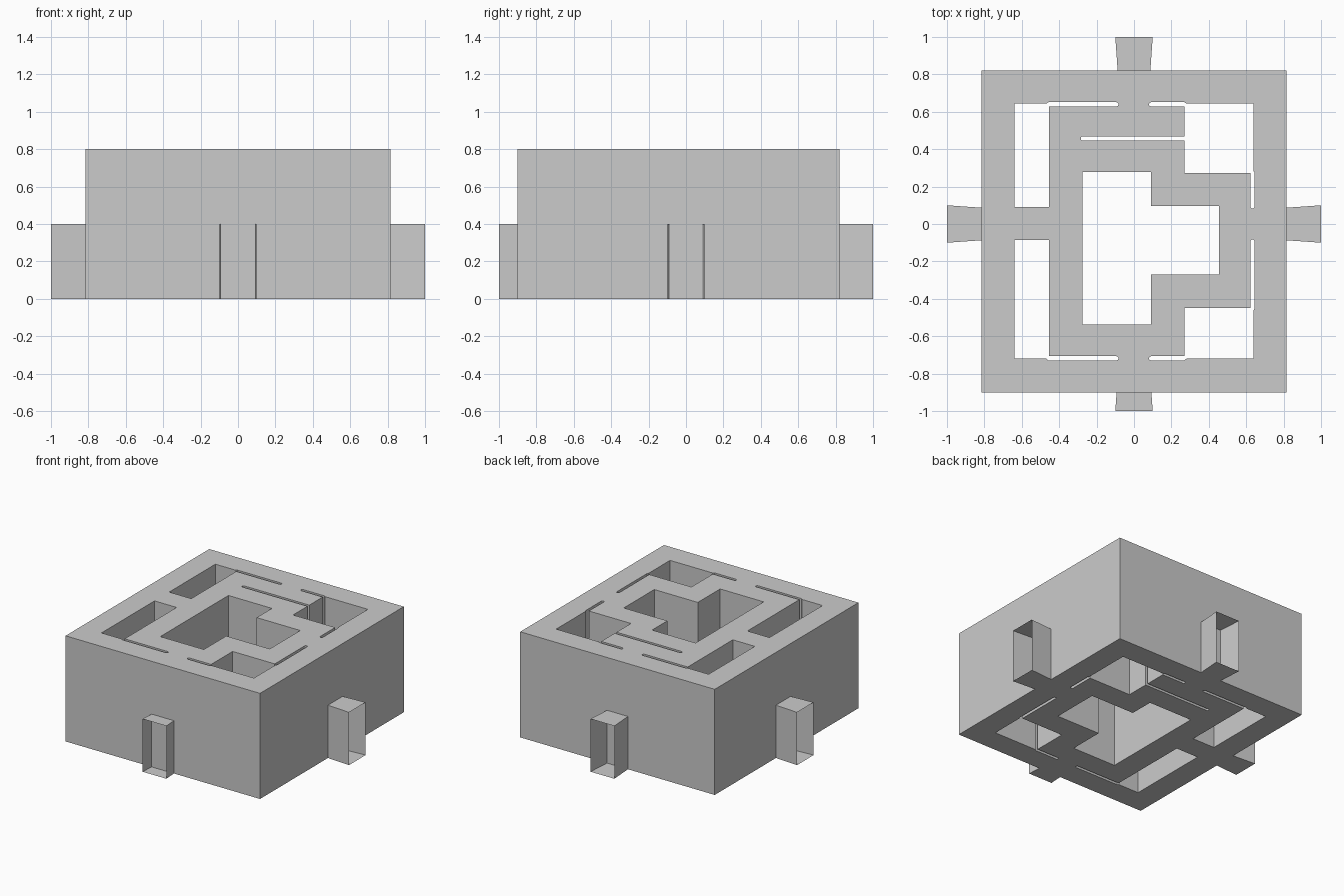
import bpy, bmesh
from math import cos, sin, pi

if "Cube" in bpy.data.objects:
    bpy.data.objects.remove(bpy.data.objects["Cube"])

H = 0.8        # wall height
TAB_H = 0.4    # tab height
R = 0.011      # half width of the narrow slits


def slit_end(x, y, heading, flip=1):
    """Half-round end of a slit whose tip points along heading (degrees)."""
    h = heading * pi / 180
    return [(x + R * cos(h + flip * a), y + R * sin(h + flip * a))
            for a in [pi / 2 - i * pi / 6 for i in range(7)]]


# Plan outlines: the outer edge and the five openings
outer = [(-.815, -.9), (.815, -.9), (.815, .82), (-.815, .82)]
centre = [(-.275, .278), (.09, .278), (.09, .095), (.455, .095),
          (.455, -.27), (.09, -.27), (.09, -.537), (-.275, -.537)]
left_back = ([(-.455, .09), (-.64, .09), (-.64, .643), (-.468, .643), (-.458, .651)]
             + slit_end(-.094, .64, 0) + [(-.455, .629)])
left_front = ([(-.455, -.085), (-.64, -.085), (-.64, -.72), (-.468, -.72), (-.458, -.729)]
              + slit_end(-.094, -.718, 0, -1) + [(-.455, -.707)])
right_back = ([(.638, .643), (.28, .643), (.27, .651)]
              + slit_end(.091, .64, 180, -1)
              + [(.27, .629), (.27, .468)]
              + slit_end(-.274, .457, 180, -1)
              + [(.27, .446), (.27, .273), (.623, .273)]
              + slit_end(.634, .094, 270, -1)
              + [(.645, .275), (.638, .285)])
right_front = ([(.638, -.72), (.28, -.72), (.27, -.729)]
               + slit_end(.091, -.718, 180, 1)
               + [(.27, -.707), (.27, -.45), (.623, -.45)]
               + slit_end(.634, -.094, 90, 1)
               + [(.645, -.452), (.638, -.462)])

# Walls: filled plan extruded to full height
curve = bpy.data.curves.new("wall_plan", 'CURVE')
curve.dimensions = '2D'
curve.fill_mode = 'BOTH'
curve.extrude = H / 2
for loop in (outer, centre, left_back, left_front, right_back, right_front):
    s = curve.splines.new('POLY')
    s.points.add(len(loop) - 1)
    for p, (x, y) in zip(s.points, loop):
        p.co = (x, y, 0, 1)
    s.use_cyclic_u = True
walls = bpy.data.objects.new("walls", curve)
bpy.context.collection.objects.link(walls)
walls.location.z = H / 2
bpy.context.view_layer.objects.active = walls
walls.select_set(True)
bpy.ops.object.convert(target='MESH')
walls = bpy.context.object
bm = bmesh.new()
bm.from_mesh(walls.data)
bmesh.ops.remove_doubles(bm, verts=bm.verts, dist=1e-5)
bmesh.ops.recalc_face_normals(bm, faces=bm.faces)
for f in bm.faces:
    f.smooth = False
bm.to_mesh(walls.data)
bm.free()


# Tabs: flared sleeves with an open outer end
def tab(name, root, turn):
    bm = bmesh.new()
    w = 0.1 - 0.07 * (1 - root)
    rings = [[bm.verts.new((x, y, z)) for y, z in
              ((-hw, 0), (hw, 0), (hw, TAB_H), (-hw, TAB_H))]
             for x, hw in ((root, w), (1.0, 0.1))]
    a, b = rings
    for i in range(4):
        j = (i + 1) % 4
        bm.faces.new((a[i], a[j], b[j], b[i]))
    mesh = bpy.data.meshes.new(name)
    bm.to_mesh(mesh)
    bm.free()
    ob = bpy.data.objects.new(name, mesh)
    ob.rotation_euler.z = turn * pi / 2
    bpy.context.collection.objects.link(ob)


for name, root, turn in (("right_tab", .815, 0), ("back_tab", .82, 1),
                         ("left_tab", .815, 2), ("front_tab", .9, 3)):
    tab(name, root, turn)
